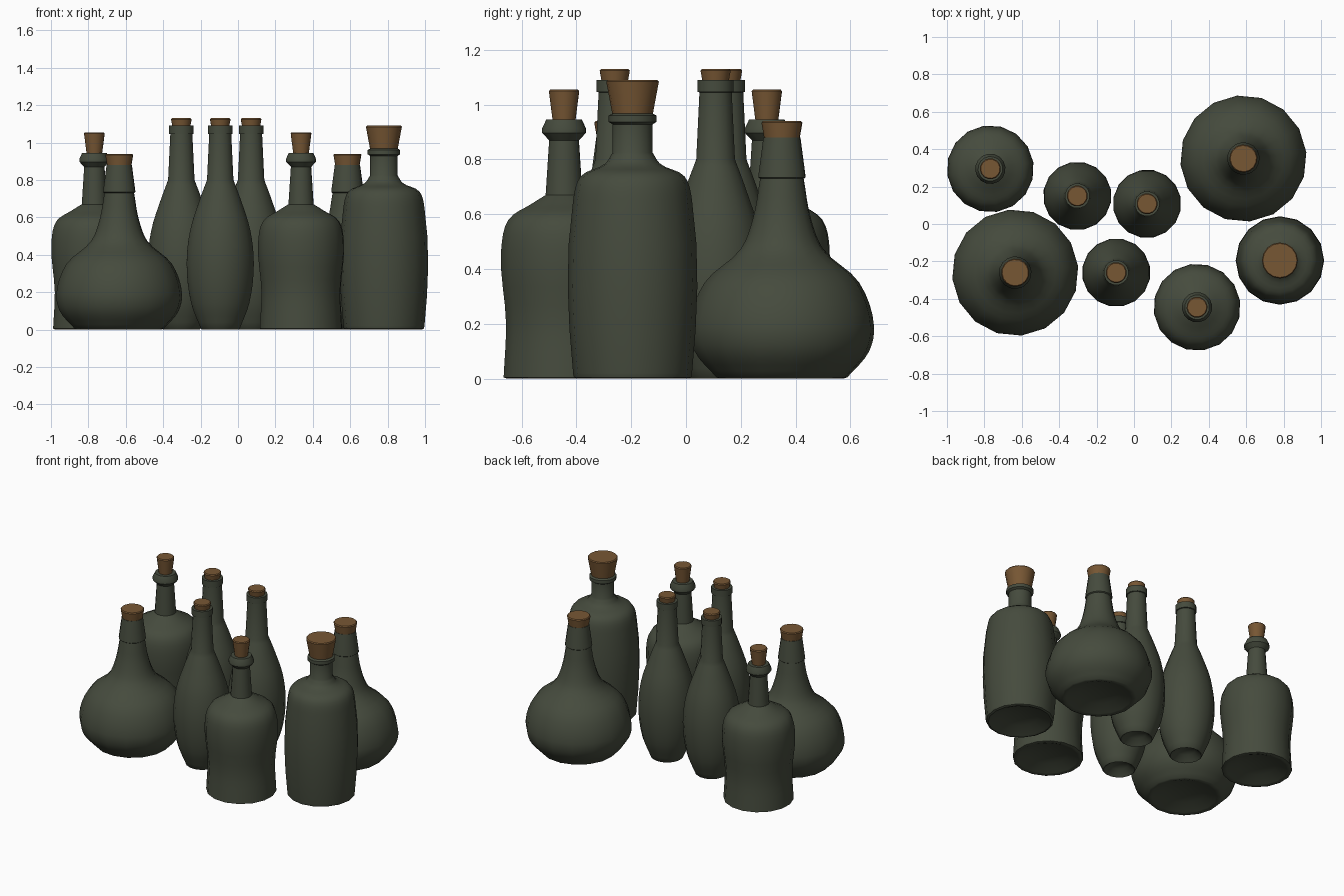
import bpy, bmesh, math
from mathutils import Vector
from mathutils.geometry import interpolate_bezier

if "Cube" in bpy.data.objects:
    bpy.data.objects.remove(bpy.data.objects["Cube"])

SIDES = 16


def material(name, rgb):
    m = bpy.data.materials.new(name)
    m.diffuse_color = (*rgb, 1)
    m.use_nodes = True
    m.node_tree.nodes["Principled BSDF"].inputs["Base Color"].default_value = m.diffuse_color
    return m


GLASS = material("dark_green_glass", (0.060, 0.070, 0.047))
CORK = material("brown_cork", (0.185, 0.095, 0.034))


def smooth_curve(points, steps=4):
    """Flowing outline through a few (r, z) points."""
    p = [Vector(q) for q in points]
    d = [(b - a).normalized() for a, b in zip(p, p[1:])]
    tangents = [d[0]] + [(a + b).normalized() for a, b in zip(d, d[1:])] + [d[-1]]
    out = [p[0]]
    for i in range(len(p) - 1):
        reach = (p[i + 1] - p[i]).length / 3
        out += interpolate_bezier(p[i], p[i] + tangents[i] * reach,
                                  p[i + 1] - tangents[i + 1] * reach, p[i + 1], steps + 1)[1:]
    return [(v[0], v[1]) for v in out]


def lathe(name, profile, x, y, mat, turn):
    """Spin an (r, z) profile about the z axis; r = 0 makes a pole."""
    bm = bmesh.new()
    rings = []
    for r, z in profile:
        if r == 0:
            rings.append([bm.verts.new((0, 0, z))] * SIDES)
        else:
            angles = [turn + i * math.tau / SIDES for i in range(SIDES)]
            rings.append([bm.verts.new((r * math.cos(a), r * math.sin(a), z)) for a in angles])
    for a, b in zip(rings, rings[1:]):
        for i in range(SIDES):
            j = (i + 1) % SIDES
            bm.faces.new(list(dict.fromkeys((a[i], a[j], b[j], b[i]))))
    bmesh.ops.recalc_face_normals(bm, faces=bm.faces)
    me = bpy.data.meshes.new(name)
    bm.to_mesh(me)
    bm.free()
    me.materials.append(mat)
    ob = bpy.data.objects.new(name, me)
    ob.location = (x, y, 0)
    bpy.context.collection.objects.link(ob)
    bpy.ops.object.select_all(action='DESELECT')
    ob.select_set(True)
    bpy.context.view_layer.objects.active = ob
    bpy.ops.object.shade_smooth_by_angle(angle=math.radians(40))


def bottles(name, body, lip, cork, turn, places):
    """Hollowed foot, curved body, straight neck with lip, and a tapered stopper."""
    r = body[0][0]
    foot = [(0, .05), (r * .55, .038), (r * .86, .006), (r * .94, 0)]
    glass = foot + smooth_curve(body) + lip + [(0, lip[-1][1])]
    r0, r1, top = cork
    z0 = lip[-1][1] - .004
    stopper = [(0, z0), (r0, z0), (r1, top - .006), (r1 - .005, top), (0, top)]
    for n, (x, y) in enumerate(places, 1):
        lathe(f"{name}_{n}", glass, x, y, GLASS, turn)
        lathe(f"{name}_cork_{n}", stopper, x, y, CORK, turn)


# Squat flask with a long sleeved neck
bottles("onion_bottle",
        [(.24, .005), (.32, .1), (.338, .19), (.284, .35), (.15, .475), (.105, .59), (.08, .73)],
        [(.087, .735), (.084, .76), (.068, .88)],
        (.065, .075, .94), .1, [(-.635, -.26), (.585, .35)])

# Waisted bottle with a ring at the mouth
bottles("ringed_bottle",
        [(.223, .005), (.214, .2), (.232, .47), (.205, .58), (.12, .638), (.068, .67)],
        [(.055, .87), (.081, .897), (.081, .913), (.066, .945)],
        (.042, .056, 1.055), .15, [(-.768, .295), (.337, -.445)])

# Slender teardrop bottle
bottles("slim_bottle",
        [(.106, .005), (.158, .14), (.183, .35), (.164, .53), (.11, .7), (.072, .8)],
        [(.06, 1.045), (.067, 1.047), (.067, 1.09)],
        (.049, .056, 1.13), .2, [(-.303, .15), (.07, .108), (-.095, -.26)])

# Straight-sided bottle with an oversized stopper
bottles("wide_cork_bottle",
        [(.214, .005), (.217, .02), (.217, .65), (.19, .738), (.1, .785), (.073, .825)],
        [(.073, .928), (.087, .937), (.087, .96), (.07, .97)],
        (.074, .096, 1.09), 0, [(.78, -.195)])
